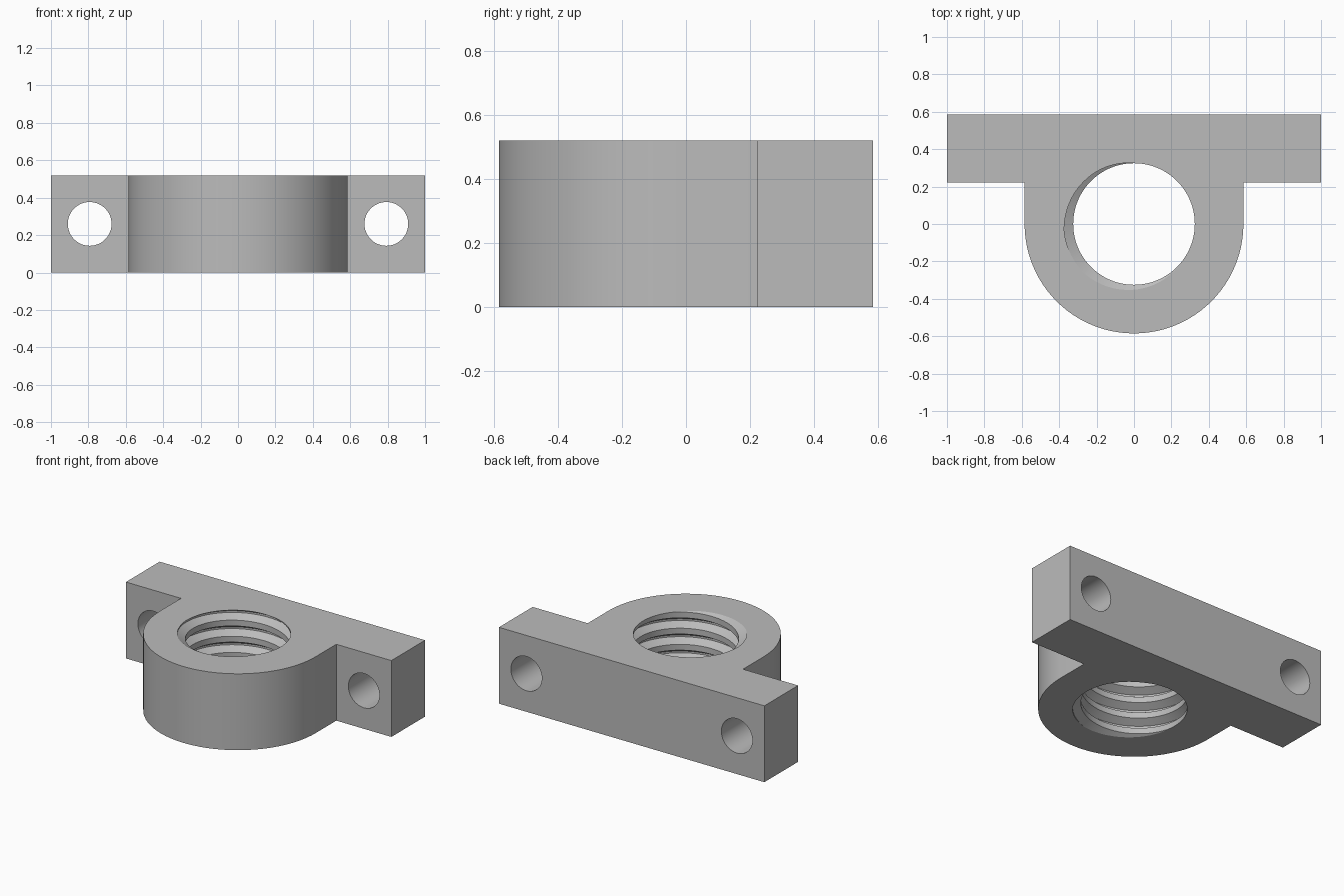
import bpy, bmesh, math

HEIGHT, RADIUS = 0.52, 0.585
BORE_R, ROOT_R, PITCH = 0.325, 0.375, 0.11
PHASE = math.radians(205)           # angle where the groove centre meets the top
SEGMENTS = 96

if "Cube" in bpy.data.objects:
    bpy.data.objects.remove(bpy.data.objects["Cube"], do_unlink=True)

grey = bpy.data.materials.new("mid grey")
grey.use_nodes = True
grey.diffuse_color = (0.5, 0.5, 0.5, 1)
grey.node_tree.nodes["Principled BSDF"].inputs["Base Color"].default_value = (0.5, 0.5, 0.5, 1)


def make_object(name, bm):
    bmesh.ops.recalc_face_normals(bm, faces=bm.faces)
    mesh = bpy.data.meshes.new(name)
    bm.to_mesh(mesh)
    bm.free()
    mesh.materials.append(grey)
    obj = bpy.data.objects.new(name, mesh)
    bpy.context.collection.objects.link(obj)
    return obj


def extrude_outline(name, points, vector):
    bm = bmesh.new()
    face = bm.faces.new([bm.verts.new(p) for p in points])
    grown = bmesh.ops.extrude_face_region(bm, geom=[face], use_keep_orig=True)
    bmesh.ops.translate(bm, vec=vector,
                        verts=[g for g in grown["geom"] if isinstance(g, bmesh.types.BMVert)])
    return make_object(name, bm)


# Groove profile over one pitch: (height as a fraction of pitch, radius)
PROFILE = [(-0.32, BORE_R), (-0.055, ROOT_R), (0.055, ROOT_R), (0.32, BORE_R)]


def groove_radius(fraction):
    f = abs((fraction + 0.5) % 1 - 0.5)
    t = min(max((0.32 - f) / (0.32 - 0.055), 0), 1)
    return BORE_R + (ROOT_R - BORE_R) * t


def threaded_cutter(low, high):
    """Closed threaded column, its helix trimmed flat at low and high."""
    bm = bmesh.new()
    columns = []
    for i in range(SEGMENTS + 1):
        angle = math.tau * i / SEGMENTS
        centre = HEIGHT + PITCH * (angle - PHASE) / math.tau
        column = []
        for turn in range(-9, 4):
            for offset, _ in PROFILE:
                z = min(max(centre + (turn + offset) * PITCH, low), high)
                r = groove_radius((z - centre) / PITCH)
                column.append(bm.verts.new((r * math.cos(angle), r * math.sin(angle), z)))
        columns.append(column)
    for a, b in zip(columns, columns[1:]):
        for j in range(len(a) - 1):
            bm.faces.new((a[j], b[j], b[j + 1], a[j + 1]))
    bmesh.ops.remove_doubles(bm, verts=bm.verts, dist=1e-5)
    bmesh.ops.holes_fill(bm, edges=[e for e in bm.edges if e.is_boundary], sides=0)
    return make_object("thread_cutter", bm)


def bolt_cutter(x):
    ring = [(x + 0.117 * math.cos(math.tau * i / 48), 0.1,
             HEIGHT / 2 + 0.117 * math.sin(math.tau * i / 48)) for i in range(48)]
    return extrude_outline("bolt_hole_cutter", ring, (0, 0.6, 0))


# Rounded nut housing with a wide mounting flange at the back
arc = [(RADIUS * math.cos(a), RADIUS * math.sin(a), 0)
       for a in (math.pi + math.pi * i / 48 for i in range(49))]
flange = [(RADIUS, 0.222, 0), (1, 0.222, 0), (1, RADIUS, 0),
          (-1, RADIUS, 0), (-1, 0.222, 0), (-RADIUS, 0.222, 0)]
body = extrude_outline("threaded_mounting_block", arc + flange, (0, 0, HEIGHT))

# Cut the threaded bore and the two bolt holes
for cutter in (threaded_cutter(-0.05, HEIGHT + 0.05), bolt_cutter(-0.793), bolt_cutter(0.793)):
    cutter.hide_render = True
    bpy.ops.object.select_all(action="DESELECT")
    bpy.context.view_layer.objects.active = body
    body.select_set(True)
    cut = body.modifiers.new("cut", "BOOLEAN")
    cut.operation, cut.solver, cut.object = "DIFFERENCE", "EXACT", cutter
    bpy.ops.object.modifier_apply(modifier=cut.name)
    bpy.data.objects.remove(cutter, do_unlink=True)

bpy.ops.object.shade_smooth_by_angle(angle=math.radians(25))
